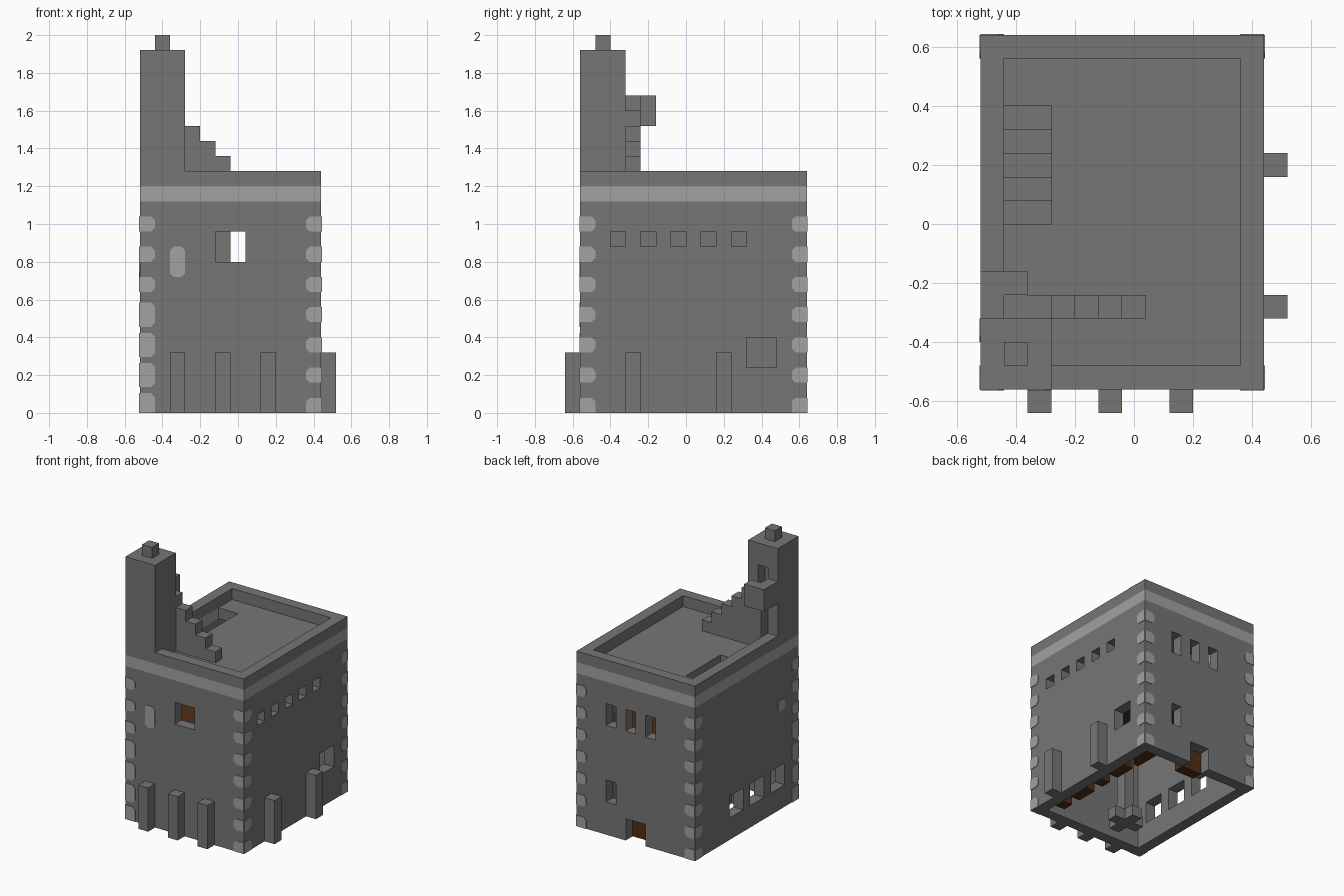
import bpy, bmesh
from mathutils import Vector

if "Cube" in bpy.data.objects:
    bpy.data.objects.remove(bpy.data.objects["Cube"], do_unlink=True)

V = 0.08                                  # block size
X0, X1, Y0, Y1 = -0.52, 0.44, -0.56, 0.64  # outer walls
IX0, IX1, IY0, IY1 = X0 + V, X1 - V, Y0 + V, Y1 - V


def material(name, colour):
    m = bpy.data.materials.new(name)
    m.use_nodes = True
    m.diffuse_color = (*colour, 1)
    m.node_tree.nodes["Principled BSDF"].inputs["Base Color"].default_value = (*colour, 1)
    return m


STONE = material("dark stone", (0.18, 0.18, 0.18))
PALE = material("pale stone", (0.36, 0.36, 0.36))
WOOD = material("dark wood", (0.08, 0.027, 0.008))


def finish(name, bm, mat):
    bmesh.ops.recalc_face_normals(bm, faces=bm.faces)
    mesh = bpy.data.meshes.new(name)
    bm.to_mesh(mesh)
    bm.free()
    mesh.materials.append(mat)
    ob = bpy.data.objects.new(name, mesh)
    bpy.context.collection.objects.link(ob)
    return ob


def blocks(name, boxes, mat=STONE):
    """One object from boxes given as (x0, x1, y0, y1, z0, z1)."""
    bm = bmesh.new()
    for x0, x1, y0, y1, z0, z1 in boxes:
        made = bmesh.ops.create_cube(bm, size=1)["verts"]
        for v in made:
            v.co = Vector((x1 if v.co.x > 0 else x0,
                           y1 if v.co.y > 0 else y0,
                           z1 if v.co.z > 0 else z0))
    return finish(name, bm, mat)


def cut(ob, boxes):
    """Cut boxes out of an object and keep the plain result."""
    cutter = blocks("cutter", boxes)
    cutter.hide_render = True
    mod = ob.modifiers.new("openings", "BOOLEAN")
    mod.operation, mod.solver, mod.object = "DIFFERENCE", "EXACT", cutter
    mod.use_self = True
    graph = bpy.context.evaluated_depsgraph_get()
    mesh = bpy.data.meshes.new_from_object(ob.evaluated_get(graph))
    ob.modifiers.clear()
    ob.data = mesh
    bpy.data.objects.remove(cutter, do_unlink=True)


def ring(name, z0, z1, mat):
    return blocks(name, [(X0, X1, Y0, IY0, z0, z1), (X0, X1, IY1, Y1, z0, z1),
                         (X0, IX0, IY0, IY1, z0, z1), (IX1, X1, IY0, IY1, z0, z1)], mat)


# Walls with their openings
walls = blocks("walls", [(X0, X1, Y0, Y1, 0, 1.12)])
E = 0.02
openings = [(IX0, IX1, IY0, IY1, -0.1, 1.2)]
openings.append((-0.12, 0.04, Y0 - E, IY0 + E, 0.80, 0.96))             # front window
for x in (-0.20, -0.04, 0.12):                                          # back windows
    openings.append((x, x + V, IY1 - E, Y1 + E, 0.80, 0.96))
openings.append((0.12, 0.20, IY1 - E, Y1 + E, 0.24, 0.40))
openings.append((-0.12, 0.04, IY1 - E, Y1 + E, -0.1, 0.16))             # doorway
for i in range(5):                                                      # slit row
    y = -0.40 + 2 * V * i
    openings.append((IX1 - E, X1 + E, y, y + V, 0.88, 0.96))
openings.append((IX1 - E, X1 + E, 0.32, 0.48, 0.24, 0.40))
for y in (-0.40, -0.16, 0.08):                                          # low windows
    openings.append((X0 - E, IX0 + E, y, y + 2 * V, 0.16, 0.32))
cut(walls, openings)

# Pale course, parapet and roof deck with a stair hole
ring("pale_course", 1.12, 1.20, PALE)
ring("parapet", 1.20, 1.28, STONE)
deck = blocks("roof_deck", [(IX0, IX1, IY0, IY1, 1.12, 1.20)])
cut(deck, [(IX0 - E, -0.28, 0, 0.40, 1.0, 1.3)])

# Inner stair going down from the roof
blocks("inner_stair", [(IX0, -0.28, i * V, (i + 1) * V, 0.96 - i * V, 1.12 - i * V)
                       for i in range(6)])

# Inside: floor, door, benches and pillar
blocks("upper_floor", [(IX0, IX1, IY0, IY1, 0.64, 0.72)], WOOD)
blocks("door", [(-0.12, 0.04, IY1 - V, IY1, 0, 0.16)], WOOD)
blocks("benches", [(IX1 - V, IX1, y, y + w, 0, V)
                   for y, w in ((-0.40, V), (-0.24, 2 * V), (0, V), (0.16, 2 * V))], WOOD)
px, py = -0.20, -0.32
blocks("pillar", [(px, px + V, py, py + V, 0, 0.64),
                  (px - V, px, py, py + V, 0, V), (px + V, px + 2 * V, py, py + V, 0, V),
                  (px, px + V, py - V, py, 0, V), (px, px + V, py + V, py + 2 * V, 0, V)])

# Buttresses on the front and one side
blocks("buttresses", [(x, x + V, Y0 - V, Y0, 0, 0.32) for x in (-0.36, -0.12, 0.12)]
       + [(X1, X1 + V, y, y + V, 0, 0.32) for y in (-0.32, 0.16)])

# Corner turret with a doorway
turret = blocks("turret", [(X0, -0.28, Y0, -0.32, 1.28, 1.92)])
cut(turret, [(-0.44, -0.36, -0.40, -0.30, 1.60, 1.76)])
blocks("turret_foot", [(IX0, -0.28, IY0, -0.32, 1.20, 1.28)])
blocks("turret_cap", [(-0.44, -0.36, -0.48, -0.40, 1.92, 2.0)])

# Stair up to the turret doorway, with landing and rail
steps = [(-0.44 + i * V, -0.36 + i * V, -0.32, -0.24, 1.20, min(1.60, 1.68 - i * V))
         for i in range(6)]
blocks("turret_stair", steps)
blocks("landing_rail", [(X0, -0.44, -0.32, -0.24, 1.52, 1.68),
                        (X0, -0.36, -0.24, -0.16, 1.52, 1.68)])


# Pale corner stones: thin plates with clipped corners
def plate(bm, side, u0, u1, z0, z1, clip_low, clip_high):
    c, t = 0.02, 0.004
    pts = []
    for u, z, clip, su, sz in ((u0, z0, clip_low, 1, 1), (u1, z0, clip_high, -1, 1),
                               (u1, z1, clip_high, -1, -1), (u0, z1, clip_low, 1, -1)):
        if clip and z > 0:
            pair = [(u + su * c, z), (u, z + sz * c)]
            pts += pair if su != sz else pair[::-1]
        else:
            pts.append((u, z))
    axis, base, out = side
    rows = []
    for d in (base, base + out * t):
        rows.append([bm.verts.new((d, u, z) if axis == "x" else (u, d, z)) for u, z in pts])
    bm.faces.new(rows[0])
    bm.faces.new(rows[1])
    for i in range(len(pts)):
        j = (i + 1) % len(pts)
        bm.faces.new((rows[0][i], rows[0][j], rows[1][j], rows[1][i]))


FRONT, BACK = ("y", Y0, -1), ("y", Y1, 1)
SIDE_A, SIDE_B = ("x", X0, -1), ("x", X1, 1)
bm = bmesh.new()
for side, lo, hi in ((FRONT, X0, X1), (BACK, X0, X1), (SIDE_A, Y0, Y1), (SIDE_B, Y0, Y1)):
    for k in range(7):
        z = 2 * V * k
        worn = 0.024 if k < 4 and side in (FRONT, SIDE_A) else 0
        plate(bm, side, lo, lo + V, max(0, z - worn), z + V + worn, False, True)
        plate(bm, side, hi - V, hi, z, z + V, True, False)
finish("corner_stones", bm, PALE)

# Single pale patches in the walls
bm = bmesh.new()
plate(bm, FRONT, -0.36, -0.28, 0.72, 0.88, True, True)
plate(bm, SIDE_A, -0.40, -0.32, 0.72, 0.80, True, True)
finish("pale_patches", bm, PALE)
